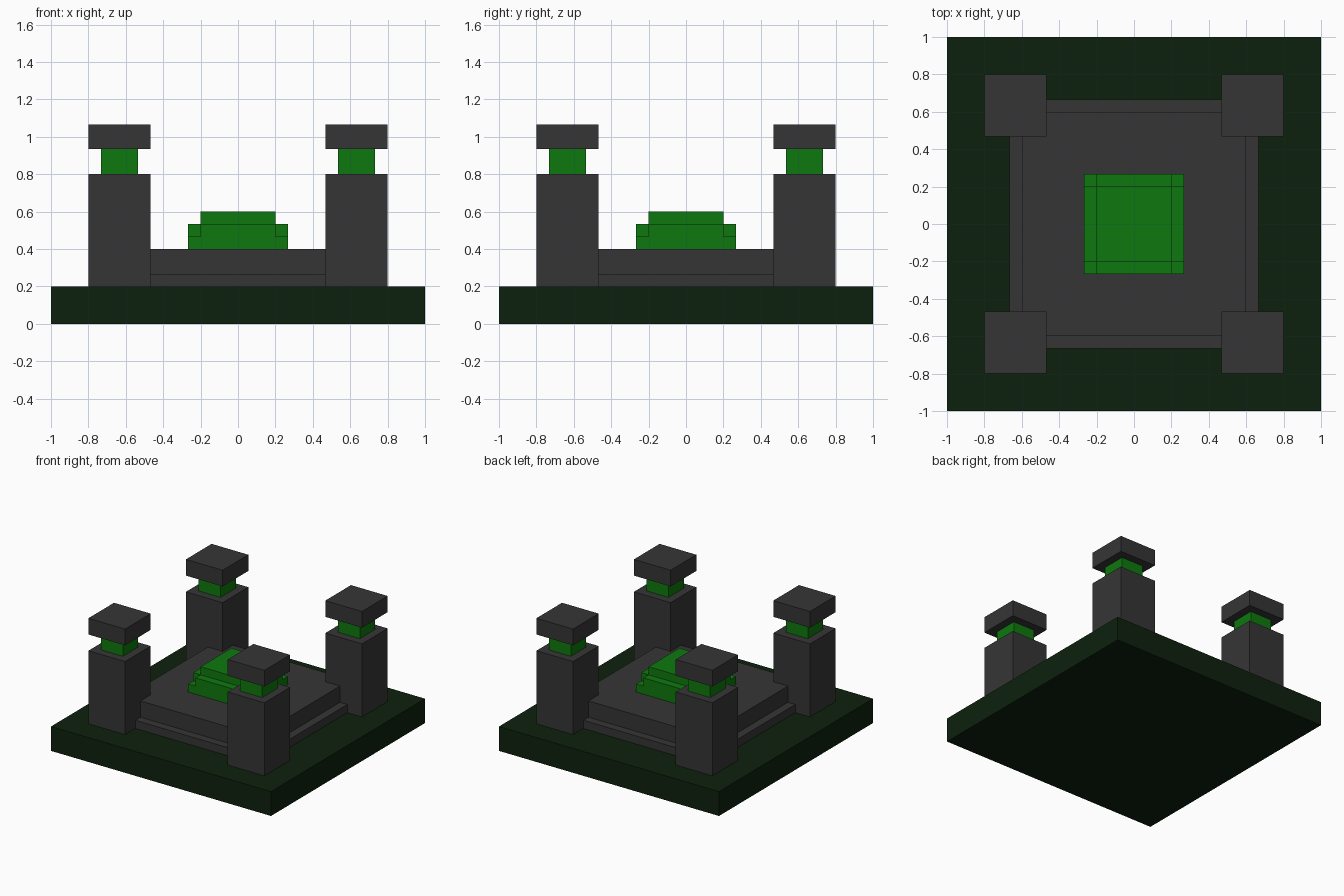
import bpy, bmesh

if "Cube" in bpy.data.objects:
    bpy.data.objects.remove(bpy.data.objects["Cube"])

U = 1 / 15  # one grid step of the model


def material(name, rgb):
    m = bpy.data.materials.new(name)
    m.diffuse_color = (*rgb, 1)
    m.use_nodes = True
    m.node_tree.nodes["Principled BSDF"].inputs["Base Color"].default_value = m.diffuse_color
    return m


DARK_GREEN = material("dark green", (0.004, 0.0152, 0.004))
GREY = material("dark grey", (0.037, 0.036, 0.036))
GREEN = material("bright green", (0.0044, 0.19, 0.0044))


def prism(name, outline, z0, z1, mat):
    """Extrude a flat outline (in grid steps) from z0 to z1."""
    bm = bmesh.new()
    face = bm.faces.new([bm.verts.new((x * U, y * U, z0 * U)) for x, y in outline])
    top = bmesh.ops.extrude_face_region(bm, geom=[face])["geom"]
    bmesh.ops.translate(bm, vec=(0, 0, (z1 - z0) * U),
                        verts=[v for v in top if isinstance(v, bmesh.types.BMVert)])
    bmesh.ops.recalc_face_normals(bm, faces=bm.faces)
    me = bpy.data.meshes.new(name)
    bm.to_mesh(me)
    bm.free()
    me.materials.append(mat)
    ob = bpy.data.objects.new(name, me)
    bpy.context.collection.objects.link(ob)
    return ob


def block(name, half, z0, z1, mat, cx=0, cy=0):
    """Square block with the given half width, centred on cx, cy."""
    corners = [(-1, -1), (1, -1), (1, 1), (-1, 1)]
    return prism(name, [(cx + half * x, cy + half * y) for x, y in corners], z0, z1, mat)


# Base slab and stepped platform
block("base_slab", 15, 0, 3, DARK_GREEN)
block("platform_lower_step", 10, 3, 4, GREY)
block("platform_upper_step", 9, 4, 6, GREY)

# Central crystal: square foot, cross-shaped middle, smaller square top
block("crystal_foot", 4, 6, 7, GREEN)
a, b = 3, 4
cross = [(-a, -b), (a, -b), (a, -a), (b, -a), (b, a), (a, a),
         (a, b), (-a, b), (-a, a), (-b, a), (-b, -a), (-a, -a)]
prism("crystal_middle", cross, 7, 8, GREEN)
block("crystal_top", 3, 8, 9, GREEN)

# Four corner pillars with glowing neck and cap
for sx, side in ((-1, "left"), (1, "right")):
    for sy, end in ((-1, "front"), (1, "back")):
        cx, cy = 9.5 * sx, 9.5 * sy
        tag = f"{end}_{side}"
        block(f"pillar_{tag}", 2.5, 3, 12, GREY, cx, cy)
        block(f"pillar_neck_{tag}", 1.5, 12, 14, GREEN, cx, cy)
        block(f"pillar_cap_{tag}", 2.5, 14, 16, GREY, cx, cy)
